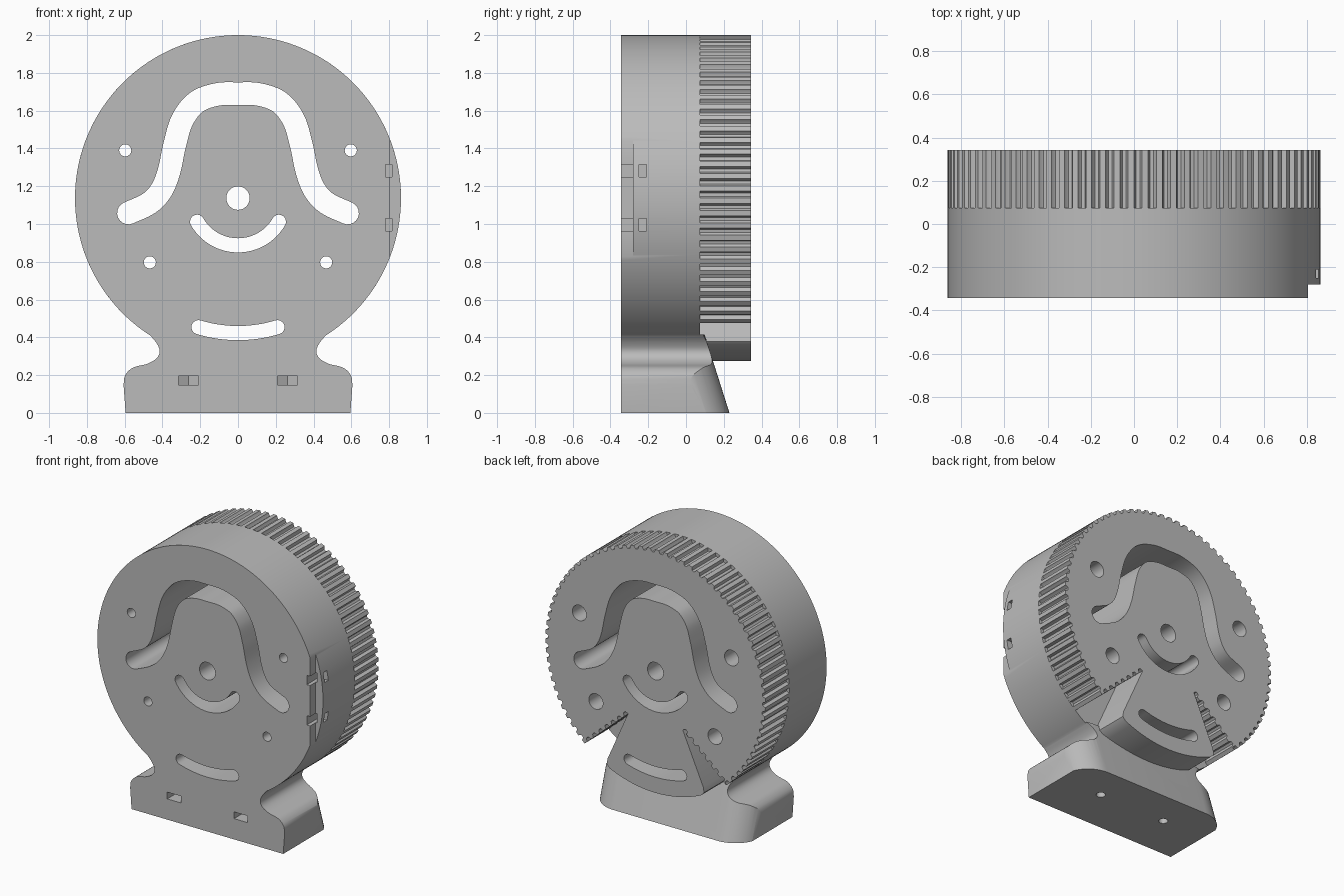
import bpy, bmesh
from math import sin, cos, radians, pi
from mathutils import Vector

if "Cube" in bpy.data.objects:
    bpy.data.objects.remove(bpy.data.objects["Cube"])

FRONT, SEAM, BACK = -0.343, 0.075, 0.343
CZ, R = 1.137, 0.863

grey = bpy.data.materials.new("plain grey")
grey.use_nodes = True
grey.diffuse_color = (0.5, 0.5, 0.5, 1)
grey.node_tree.nodes["Principled BSDF"].inputs["Base Color"].default_value = (0.5, 0.5, 0.5, 1)


def loft(name, lower, upper):
    """Closed solid between two matching loops of 3D points."""
    bm = bmesh.new()
    a = [bm.verts.new(p) for p in lower]
    b = [bm.verts.new(p) for p in upper]
    n = len(a)
    bm.faces.new(a)
    bm.faces.new(b[::-1])
    for i in range(n):
        j = (i + 1) % n
        bm.faces.new((a[i], b[i], b[j], a[j]))
    bmesh.ops.recalc_face_normals(bm, faces=bm.faces)
    me = bpy.data.meshes.new(name)
    bm.to_mesh(me)
    bm.free()
    me.materials.append(grey)
    ob = bpy.data.objects.new(name, me)
    bpy.context.collection.objects.link(ob)
    return ob


def prism(name, pts, y0, y1):
    """Extrude an (x, z) outline along y."""
    return loft(name, [(x, y0, z) for x, z in pts], [(x, y1, z) for x, z in pts])


def box(x0, x1, y0, y1, z0, z1):
    return prism("cutter", [(x0, z0), (x1, z0), (x1, z1), (x0, z1)], y0, y1)


def polar(r, deg, cz=CZ):
    """Point at an angle measured from straight down towards +x."""
    return (r * sin(radians(deg)), cz - r * cos(radians(deg)))


def circle(x, z, r, n=32):
    return [(x + r * cos(2 * pi * i / n), z + r * sin(2 * pi * i / n)) for i in range(n)]


def smooth_path(pts, steps=6):
    """Catmull-Rom curve through the points."""
    p = [Vector(q) for q in pts]
    p = [2 * p[0] - p[1]] + p + [2 * p[-1] - p[-2]]
    out = []
    for a, b, c, d in zip(p, p[1:], p[2:], p[3:]):
        for i in range(steps):
            t = i / steps
            out.append(0.5 * (2 * b + (c - a) * t + (2 * a - 5 * b + 4 * c - d) * t * t
                              + (3 * b - a - 3 * c + d) * t ** 3))
    return out + [p[-2]]


def slot(path, w):
    """Round-ended outline of half width w around a path."""
    p = [Vector(q) for q in path]
    left, right = [], []
    for i, q in enumerate(p):
        t = (p[min(i + 1, len(p) - 1)] - p[max(i - 1, 0)]).normalized()
        nrm = Vector((-t.y, t.x)) * w
        left.append(q + nrm)
        right.append(q - nrm)

    def cap(c, start):
        d = start - c
        return [c + Vector((d.x * cos(a) + d.y * sin(a), d.y * cos(a) - d.x * sin(a)))
                for a in (pi * k / 10 for k in range(1, 10))]
    return left + cap(p[-1], left[-1]) + right[::-1] + cap(p[0], right[0])


def boolean(ob, tool, op="DIFFERENCE", keep=False):
    m = ob.modifiers.new("cut", "BOOLEAN")
    m.operation, m.object, m.solver = op, tool, "EXACT"
    bpy.context.view_layer.objects.active = ob
    bpy.ops.object.modifier_apply(modifier=m.name)
    if not keep:
        bpy.data.objects.remove(tool)


# Round front housing
housing = prism("housing", circle(0, CZ, R, 160), FRONT, SEAM)

# Foot with flared sides, rounded rear corners and a sloping back
half = [(0.595, 0)] + smooth_path([(0.606, 0.15), (0.597, 0.2), (0.555, 0.24), (0.48, 0.26),
                                   (0.43, 0.29), (0.415, 0.33), (0.435, 0.375), (0.47, 0.415)], 5)
foot = prism("foot", half + [(-x, z) for x, z in half[::-1]], FRONT, 0.4)
rear = [(0.61 - 0.2 + 0.2 * cos(a), 0.03 + 0.2 * sin(a)) for a in (pi / 2 * i / 12 for i in range(13))]
plan = [(0.61, -1)] + rear + [(-x, y) for x, y in rear[::-1]] + [(-0.61, -1)]
slope = 0.317
boolean(foot, loft("trim", [(x, y + slope * 0.1, -0.1) for x, y in plan],
                   [(x, y - slope * 0.6, 0.6) for x, y in plan]), "INTERSECT")
boolean(housing, foot, "UNION")

# Toothed rear wheel with the smooth clamp sector at the bottom
TOOTH = [(0, 0), (0.42, 0), (0.49, 0.6), (0.58, 1), (0.84, 1), (0.93, 0.6)]
DEPTH, COUNT, OPEN, WEDGE = 0.022, 64, 40, 27.5
outline = []
step = (360 - 2 * OPEN) / COUNT
for i in range(COUNT):
    outline += [polar(R - d * DEPTH, OPEN + (i + f) * step) for f, d in TOOTH]
outline.append(polar(R, -OPEN))


def toothed_edge():
    """Straight toothed edge on the +x side, from rim to inner corner."""
    a, b = Vector(polar(R, OPEN)), Vector((0.215, CZ - 0.36))
    n = Vector((b.y - a.y, a.x - b.x)).normalized()
    if n.y < 0:
        n = -n
    return [tuple(a.lerp(b, (i + f) / 7) + n * d * DEPTH) for i in range(7) for f, d in TOOTH] + [tuple(b)]


edge = toothed_edge()
outline += [(-x, z) for x, z in edge[1:]]
arc = [polar(R - 0.05, -WEDGE), polar(R - 0.012, -WEDGE + 0.8)]
arc += [polar(R, -WEDGE + 3 + i * (2 * WEDGE - 6) / 16) for i in range(17)]
arc += [polar(R - 0.012, WEDGE - 0.8), polar(R - 0.05, WEDGE)]
outline += arc + edge[:0:-1]
wheel = prism("toothed_wheel", outline, SEAM, BACK)

# Slots and holes through both bodies
hump = [(0, 1.69), (0.11, 1.686), (0.22, 1.645), (0.295, 1.55), (0.335, 1.42), (0.365, 1.28),
        (0.405, 1.18), (0.47, 1.11), (0.58, 1.058)]
hump = [(-x, z) for x, z in hump[:0:-1]] + hump
shapes = [slot(smooth_path(hump), 0.06),
          slot([polar(0.25, -60 + 5 * i) for i in range(25)], 0.0375),
          slot([polar(0.7145, -17 + 2 * i) for i in range(18)], 0.0375),
          circle(0, CZ, 0.062)]
for shape in shapes:
    tool = prism("cutter", shape, -1, 1)
    boolean(housing, tool, keep=True)
    boolean(wheel, tool)
for s in (-1, 1):
    for x, z in ((0.597, 1.39), (0.467, 0.797)):
        boolean(housing, prism("cutter", circle(s * x, z, 0.032), -1, 1))
        boolean(wheel, prism("cutter", circle(s * x, z, 0.055), -1, 1))

# Nut pockets and screw holes in the foot
for s in (-1, 1):
    c = s * 0.262
    plan = [(c - 0.053, -1), (c + 0.053, -1), (c + 0.053, 0.0), (c, 0.03), (c - 0.053, 0.0)]
    boolean(housing, loft("cutter", [(x, y, 0.147) for x, y in plan], [(x, y, 0.195) for x, y in plan]))
    ring = circle(c, -0.02, 0.03, 20)
    boolean(housing, loft("cutter", [(x, y, -0.1) for x, y in ring], [(x, y, 0.17) for x, y in ring]))

# Side flat with two tie channels
boolean(housing, box(0.806, 1, -1, -0.28, 0.7, 1.6))
for z in (0.997, 1.283):
    boolean(housing, box(0.78, 0.815, -1, -0.21, z - 0.033, z + 0.033))
    boolean(housing, box(0.78, 1, -0.25, -0.21, z - 0.033, z + 0.033))

for ob in (housing, wheel):
    bpy.ops.object.select_all(action="DESELECT")
    ob.select_set(True)
    bpy.context.view_layer.objects.active = ob
    bpy.ops.object.shade_smooth_by_angle(angle=radians(30))
